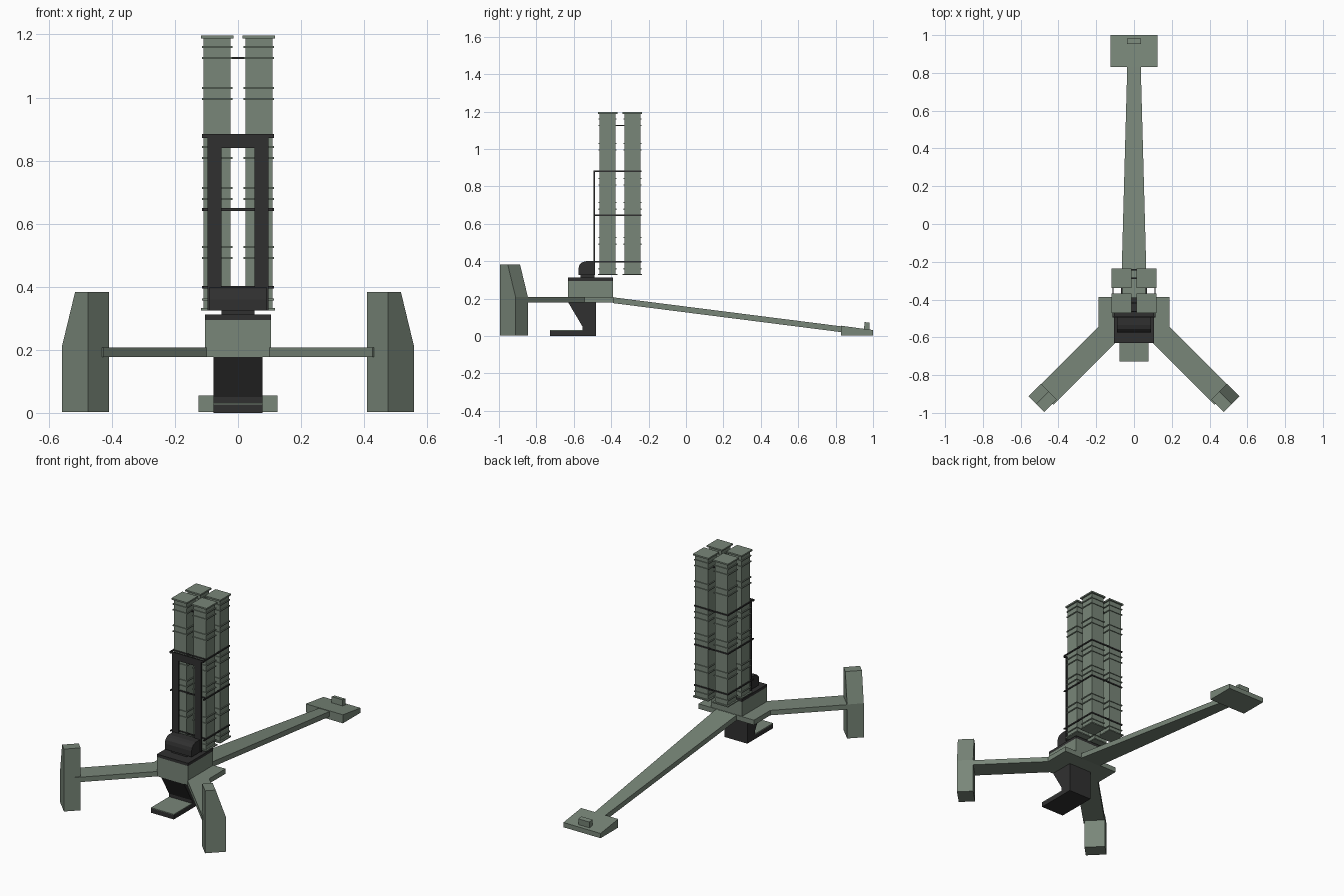
import bpy
from mathutils import Vector

if "Cube" in bpy.data.objects:
    bpy.data.objects.remove(bpy.data.objects["Cube"])


def material(name, rgb):
    m = bpy.data.materials.new(name)
    m.diffuse_color = (*rgb, 1)
    m.use_nodes = True
    m.node_tree.nodes["Principled BSDF"].inputs["Base Color"].default_value = m.diffuse_color
    return m


GREEN = material("olive_green", (0.19, 0.24, 0.19))
DARK = material("dark_metal", (0.03, 0.03, 0.03))


def mesh(name, verts, faces, mat):
    me = bpy.data.meshes.new(name)
    me.from_pydata([tuple(v) for v in verts], [], faces)
    me.materials.append(mat)
    ob = bpy.data.objects.new(name, me)
    bpy.context.collection.objects.link(ob)
    # consistent outward normals
    import bmesh
    bm = bmesh.new()
    bm.from_mesh(me)
    bmesh.ops.recalc_face_normals(bm, faces=bm.faces)
    bm.to_mesh(me)
    bm.free()
    return ob


def loft(name, a, b, mat):
    """Closed solid between two matching outlines."""
    n = len(a)
    sides = [(i, (i + 1) % n, n + (i + 1) % n, n + i) for i in range(n)]
    return mesh(name, list(a) + list(b), sides + [tuple(range(n)), tuple(range(n, 2 * n))], mat)


def prism_z(name, pts, z0, z1, mat):
    return loft(name, [(x, y, z0) for x, y in pts], [(x, y, z1) for x, y in pts], mat)


def prism_x(name, pts, half, mat):
    return loft(name, [(-half, y, z) for y, z in pts], [(half, y, z) for y, z in pts], mat)


def box(name, x0, x1, y0, y1, z0, z1, mat):
    return prism_z(name, [(x0, y0), (x1, y0), (x1, y1), (x0, y1)], z0, z1, mat)


# Launch tubes with end caps and ribs
CY, OFF, HALF = -0.353, 0.066, 0.043
RIBS = (0.36, 0.491, 0.526, 0.678, 0.713, 0.808, 0.843, 0.995, 1.03, 1.125, 1.16)


def square(name, x, y, h, z0, z1, mat):
    return box(name, x - h, x + h, y - h, y + h, z0, z1, mat)


for sx in (-1, 1):
    for sy in (-1, 1):
        x, y = sx * OFF, CY + sy * OFF
        square("launch_tube", x, y, HALF, 0.33, 1.19, GREEN)
        square("tube_top_cap", x, y, 0.052, 1.188, 1.197, GREEN)
        square("tube_bottom_cap", x, y, 0.052, 0.325, 0.332, GREEN)
        for z in RIBS:
            square("tube_rib", x, y, 0.048, z - 0.003, z + 0.003, GREEN)

# Thin spacers between tubes
for s in (-1, 1):
    box("tube_spacer", -0.03, 0.03, CY + s * OFF - 0.004, CY + s * OFF + 0.004, 1.122, 1.128, DARK)
    box("tube_spacer", s * OFF - 0.004, s * OFF + 0.004, CY - 0.03, CY + 0.03, 1.122, 1.128, DARK)

# Dark clamp bands joined to the front frame
for z in (0.398, 0.645, 0.88):
    z0, z1 = z - 0.004, z + 0.004
    for s in (-1, 1):
        box("clamp_band_side", s * 0.108, s * 0.114, -0.49, CY + 0.114, z0, z1, DARK)
        box("clamp_band_cross", -0.114, 0.114, CY + s * 0.111 - 0.003, CY + s * 0.111 + 0.003, z0, z1, DARK)

# Front elevation frame
for s in (-1, 1):
    box("frame_rail", s * 0.053, s * 0.097, -0.494, -0.486, 0.325, 0.88, DARK)
box("frame_top", -0.114, 0.114, -0.494, -0.486, 0.872, 0.884, DARK)
box("frame_head", -0.053, 0.053, -0.494, -0.486, 0.84, 0.88, DARK)
box("frame_foot", -0.053, 0.053, -0.494, -0.486, 0.325, 0.40, DARK)

# Rounded pivot drum and its neck
prism_x("pivot_drum", [(-0.488, 0.325), (-0.575, 0.325), (-0.575, 0.36), (-0.570, 0.38),
                       (-0.556, 0.394), (-0.535, 0.40), (-0.488, 0.40)], 0.09, DARK)
box("pivot_neck", -0.052, 0.052, -0.565, -0.49, 0.31, 0.33, DARK)

# Turntable and base block
box("turntable", -0.105, 0.105, -0.63, -0.39, 0.295, 0.312, DARK)
box("base_block", -0.105, 0.105, -0.63, -0.39, 0.18, 0.296, GREEN)

# Hub plate with two diagonal front arms
half = [(0.187, -0.387), (0.187, -0.543), (0.515, -0.871), (0.427, -0.957), (0.10, -0.63)]
prism_z("hub_and_arms", half + [(-x, y) for x, y in reversed(half)], 0.178, 0.208, GREEN)

# Upright front feet, slanted on the outer upper side
d, w = Vector((0.7071, -0.7071)), Vector((0.7071, 0.7071))
corner = Vector((0.475, -0.995))
profile = [(0, 0.003), (0.118, 0.003), (0.118, 0.21), (0.059, 0.383), (0, 0.383)]
for s in (-1, 1):
    ends = []
    for back in (0, 0.093):
        ring = []
        for u, z in profile:
            p = corner - d * back + w * u
            ring.append((s * p.x, p.y, z))
        ends.append(ring)
    loft("front_foot", ends[0], ends[1], GREEN)

# Long tapered rear leg with foot plate
def section(y, h, z0, z1):
    return [(-h, y, z0), (h, y, z0), (h, y, z1), (-h, y, z1)]


loft("rear_leg", section(-0.39, 0.069, 0.176, 0.207), section(0.86, 0.035, 0.017, 0.048), GREEN)
loft("rear_foot", section(0.83, 0.125, 0.003, 0.055), section(1.0, 0.125, 0.003, 0.032), GREEN)
prism_x("rear_foot_lug", [(0.952, 0.03), (0.980, 0.03), (0.982, 0.071), (0.954, 0.075)], 0.037, GREEN)

# Dark pedestal with forward step
prism_x("pedestal", [(-0.48, 0.18), (-0.48, 0.0), (-0.727, 0.0), (-0.727, 0.027),
                     (-0.553, 0.027), (-0.553, 0.05), (-0.63, 0.18)], 0.077, DARK)
box("step_plate", -0.077, 0.077, -0.727, -0.553, 0.026, 0.031, GREEN)
